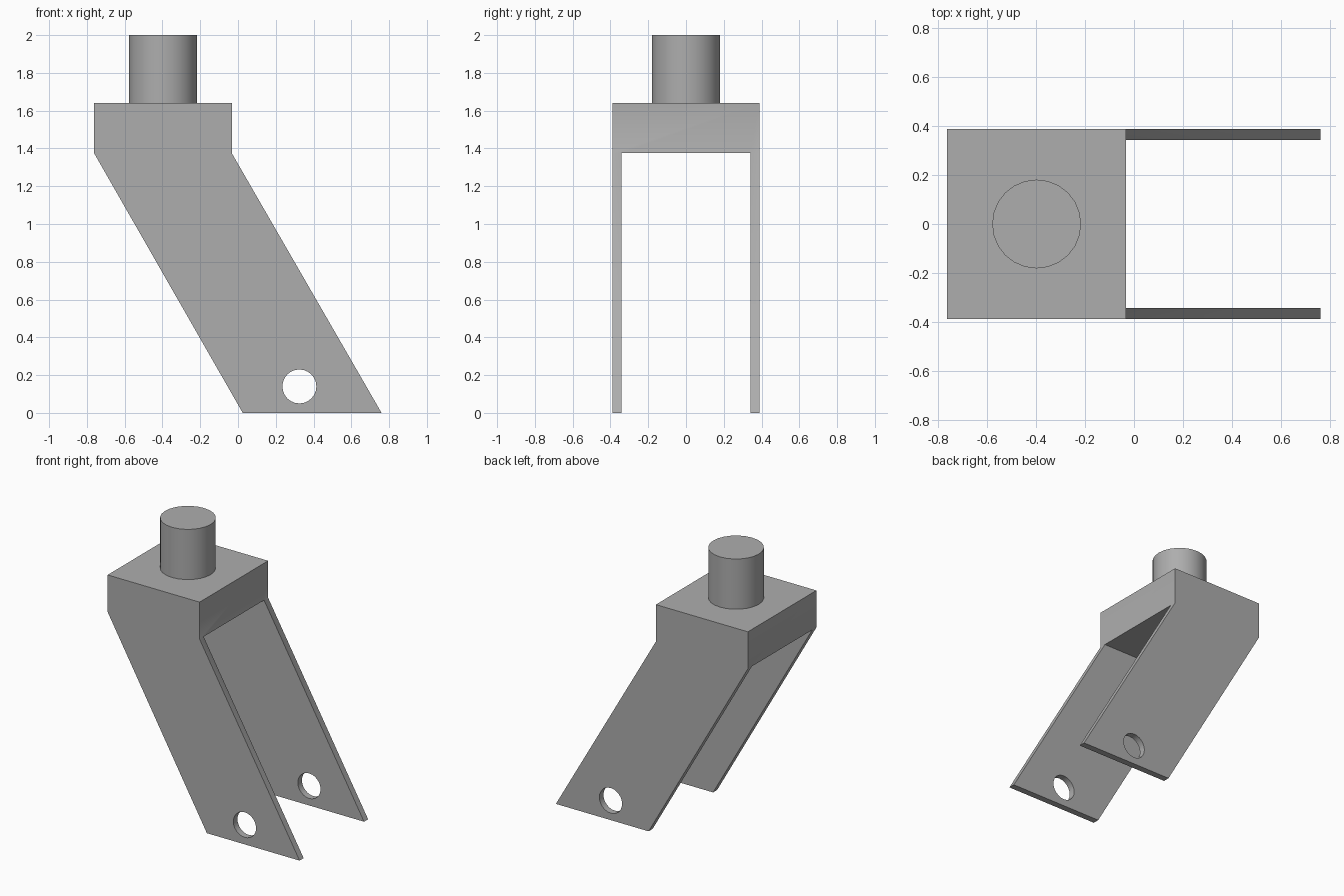
import bpy
import bmesh
import math
from mathutils import Vector

default = bpy.data.objects.get("Cube")
if default:
    bpy.data.objects.remove(default, do_unlink=True)

# Single grey metal colour
grey = bpy.data.materials.new("grey_metal")
grey.use_nodes = True
colour = (0.42, 0.42, 0.42, 1)
grey.diffuse_color = colour
grey.node_tree.nodes["Principled BSDF"].inputs["Base Color"].default_value = colour

HALF_WIDTH, PLATE, BEND, TOP = 0.388, 0.046, 1.375, 1.64


def prism(name, outline, half_depth):
    """Extrude an x-z outline symmetrically along y."""
    bm = bmesh.new()
    face = bm.faces.new([bm.verts.new((x, -half_depth, z)) for x, z in outline])
    grown = bmesh.ops.extrude_face_region(bm, geom=[face])["geom"]
    moved = [v for v in grown if isinstance(v, bmesh.types.BMVert)]
    bmesh.ops.translate(bm, verts=moved, vec=Vector((0, 2 * half_depth, 0)))
    bmesh.ops.recalc_face_normals(bm, faces=bm.faces)
    mesh = bpy.data.meshes.new(name)
    bm.to_mesh(mesh)
    bm.free()
    mesh.materials.append(grey)
    obj = bpy.data.objects.new(name, mesh)
    bpy.context.collection.objects.link(obj)
    return obj


def cut(target, cutter):
    """Subtract the cutter, then discard it."""
    mod = target.modifiers.new("cut", "BOOLEAN")
    mod.operation, mod.solver, mod.object = "DIFFERENCE", "EXACT", cutter
    bpy.ops.object.select_all(action="DESELECT")
    bpy.context.view_layer.objects.active = target
    target.select_set(True)
    bpy.ops.object.modifier_apply(modifier=mod.name)
    bpy.data.objects.remove(cutter, do_unlink=True)


# Raked fork with a solid crown
fork = prism("caster_fork", [(0.025, 0), (0.76, 0), (-0.033, BEND),
                             (-0.033, TOP), (-0.762, TOP), (-0.762, BEND)], HALF_WIDTH)

# Wheel slot between the two side plates
cut(fork, prism("slot_cutter", [(-1, -0.1), (1, -0.1), (1, BEND), (-1, BEND)],
                HALF_WIDTH - PLATE))

# Axle hole through both plates
ring = [math.tau * i / 24 for i in range(24)]
cut(fork, prism("axle_cutter", [(0.325 + 0.09 * math.cos(a), 0.14 + 0.09 * math.sin(a))
                                for a in ring], 1))
bpy.ops.object.shade_smooth_by_angle(angle=math.radians(30))

# Round swivel stem on the crown
bpy.ops.mesh.primitive_cylinder_add(vertices=24, radius=0.181, depth=2 - TOP,
                                    location=(-0.397, 0, (2 + TOP) / 2))
stem = bpy.context.object
stem.name = "swivel_stem"
stem.data.materials.append(grey)
bpy.ops.object.shade_smooth_by_angle(angle=math.radians(30))
